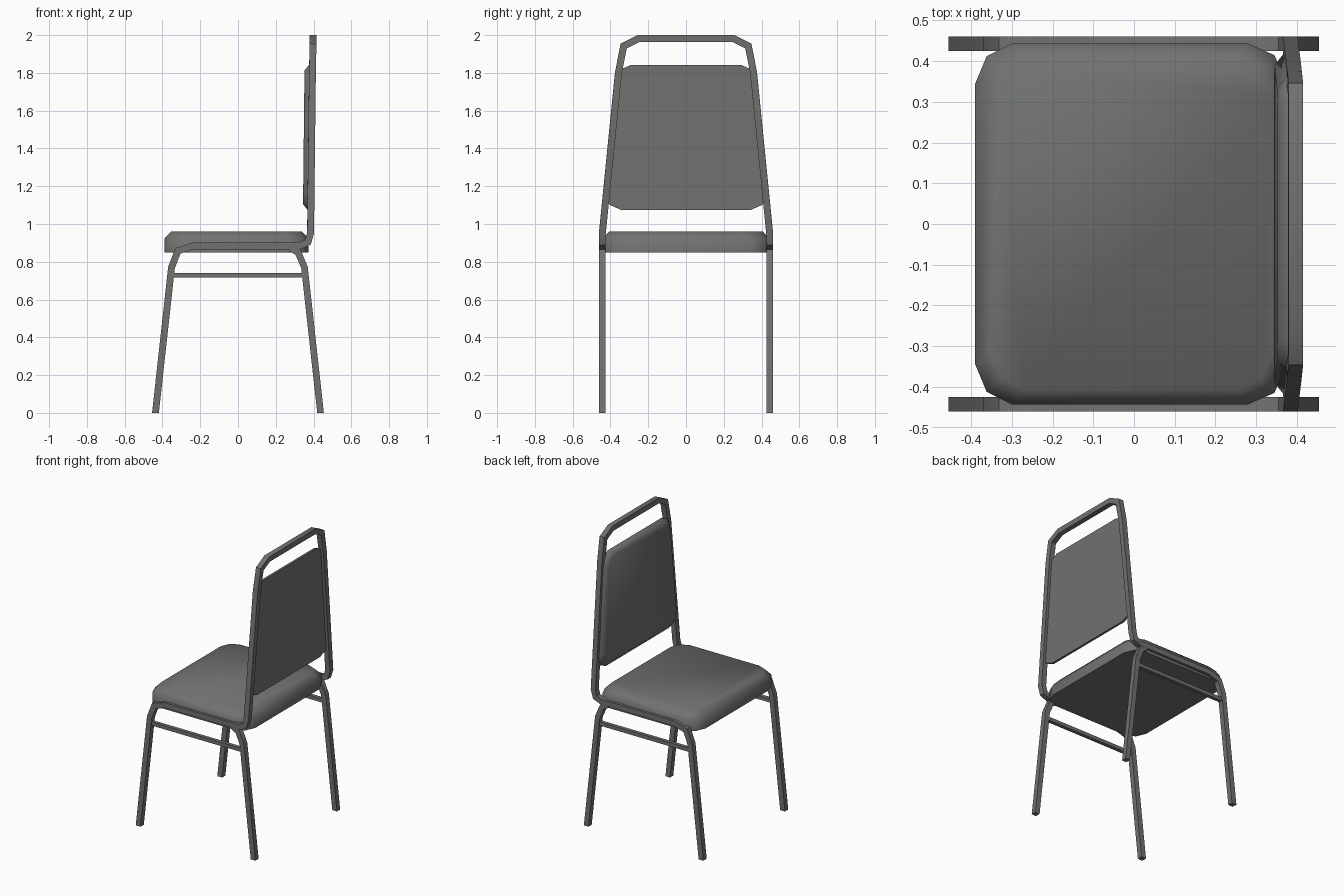
import bpy, bmesh, math
from mathutils import Vector

if "Cube" in bpy.data.objects:
    bpy.data.objects.remove(bpy.data.objects["Cube"])

grey = bpy.data.materials.new("warm grey")
grey.diffuse_color = (0.165, 0.17, 0.16, 1)
grey.use_nodes = True
grey.node_tree.nodes["Principled BSDF"].inputs["Base Color"].default_value = grey.diffuse_color


def finish(name, bm, angle, mirror=False):
    bmesh.ops.recalc_face_normals(bm, faces=bm.faces)
    me = bpy.data.meshes.new(name)
    bm.to_mesh(me)
    bm.free()
    me.materials.append(grey)
    me.shade_smooth()
    me.set_sharp_from_angle(angle=math.radians(angle))
    ob = bpy.data.objects.new(name, me)
    bpy.context.collection.objects.link(ob)
    if mirror:
        mod = ob.modifiers.new("mirror", 'MIRROR')
        mod.use_axis = (False, True, False)
    return ob


def tube(name, path, width, start_n, end_n, cap_end=True):
    """Square tube with mitred bends, mirrored across y = 0."""
    pts = [Vector(p) for p in path]
    dirs = [(b - a).normalized() for a, b in zip(pts, pts[1:])]
    u = Vector((0, 1, 0))
    v = dirs[0].cross(u).normalized()
    h = width / 2
    ring = [pts[0] + u * a * h + v * b * h
            for a, b in ((-1, -1), (1, -1), (1, 1), (-1, 1))]
    bm = bmesh.new()
    rings = []
    for i, p in enumerate(pts):
        d = dirs[max(i - 1, 0)]
        if i == 0:
            n = Vector(start_n)
        elif i == len(pts) - 1:
            n = Vector(end_n)
        else:
            n = dirs[i - 1] + dirs[i]
        # slide the section along the tube onto the mitre plane
        ring = [q + d * ((p - q).dot(n) / d.dot(n)) for q in ring]
        rings.append([bm.verts.new(q) for q in ring])
    for r, s in zip(rings, rings[1:]):
        for k in range(4):
            j = (k + 1) % 4
            bm.faces.new((r[k], r[j], s[j], s[k]))
    bm.faces.new(rings[0])
    if cap_end:
        bm.faces.new(rings[-1])
    return finish(name, bm, 50, True)


def cushion(name, half, levels, place):
    """Padded slab: half outline mirrored, stacked rings of (height, inset)."""
    outline = half + [(a, -b) for a, b in reversed(half)]
    lo, hi = min(a for a, b in half), max(a for a, b in half)
    mid, ra, rb = (lo + hi) / 2, (hi - lo) / 2, max(b for a, b in half)
    bm = bmesh.new()
    rings = []
    for height, inset in levels:
        fa, fb = 1 - inset / ra, 1 - inset / rb
        rings.append([bm.verts.new(place(mid + (a - mid) * fa, b * fb, height))
                      for a, b in outline])
    n = len(outline)
    for r, s in zip(rings, rings[1:]):
        for k in range(n):
            j = (k + 1) % n
            bm.faces.new((r[k], r[j], s[j], s[k]))
    bm.faces.new(rings[0])
    bm.faces.new(rings[-1])
    return finish(name, bm, 60)


Y = 0.443
# front legs, seat rails, uprights and top bar are one bent tube
tube("main_frame", [
    (-0.437, Y, 0), (-0.352, Y, 0.77), (-0.318, Y, 0.858), (-0.235, Y, 0.884),
    (0.325, Y, 0.884), (0.37, Y, 0.903), (0.384, Y, 0.95),
    (0.394, 0.358, 1.80), (0.397, 0.33, 1.942), (0.397, 0.25, 1.982),
    (0.397, 0, 1.982)], 0.036, (0, 0, 1), (0, 1, 0), cap_end=False)

# rear legs bend forward under the rails
tube("rear_legs", [
    (0.437, Y, 0), (0.352, Y, 0.77), (0.318, Y, 0.85), (0.27, Y, 0.876)],
    0.035, (0, 0, 1), (-1, 0, 0))

# side stretchers between front and rear legs
tube("side_stretchers", [(-0.35, Y, 0.728), (0.35, Y, 0.728)],
     0.025, (1, 0, 0), (1, 0, 0))

# padded seat
cushion("seat", [
    (-0.39, 0.345), (-0.362, 0.412), (-0.30, 0.443),
    (0.28, 0.443), (0.345, 0.415), (0.374, 0.345)],
    [(0.848, 0), (0.922, 0), (0.961, 0.036)],
    lambda a, b, h: (a, b, h))

# padded backrest, leaning slightly back with the uprights
cushion("backrest", [
    (1.075, 0.345), (1.103, 0.408), (1.16, 0.420),
    (1.76, 0.362), (1.82, 0.343), (1.843, 0.29)],
    [(0, 0), (0.016, 0), (0.040, 0.03)],
    lambda a, b, h: (0.384 + 0.011 * (a - 1.08) - h, b, a))
